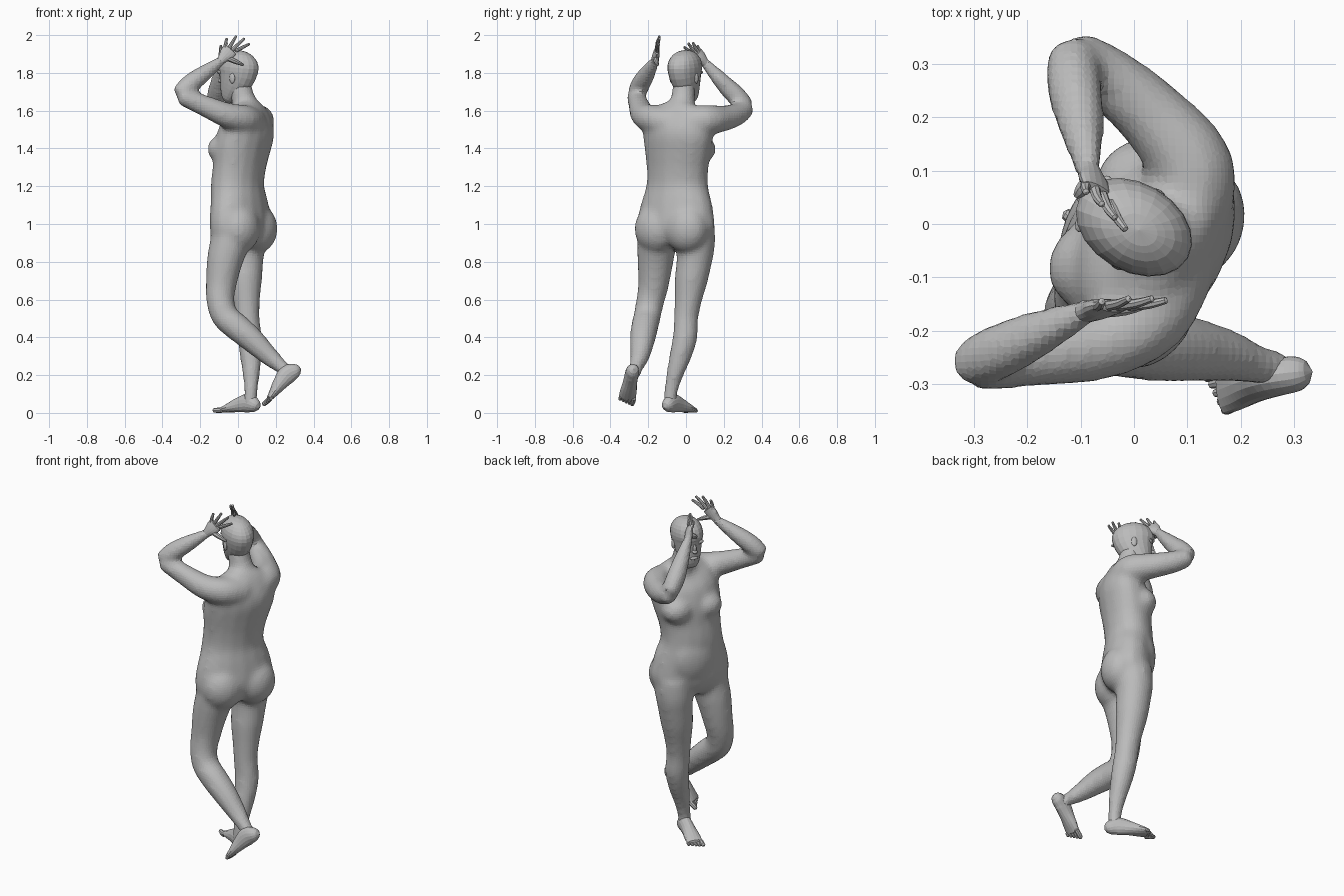
import bpy, bmesh, math
from mathutils import Vector, Matrix

if "Cube" in bpy.data.objects:
    bpy.data.objects.remove(bpy.data.objects["Cube"])

clay = bpy.data.materials.new("clay grey")
clay.use_nodes = True
clay.diffuse_color = (0.5, 0.5, 0.5, 1)
clay.node_tree.nodes["Principled BSDF"].inputs["Base Color"].default_value = clay.diffuse_color

# The figure is turned: local x is its right, local y its forward direction
TURN = Matrix.Rotation(math.radians(60), 4, "Z")
SIDE = TURN @ Vector((1, 0, 0))
UP = Vector((0, 0, 1))


def at(base, right, forward, z):
    """Point given in the turned frame of the figure."""
    spot = Vector((base[0], base[1], 0)) + TURN @ Vector((right, forward, 0))
    spot.z = z
    return spot


def smooth_rows(rows, steps):
    """Catmull-Rom interpolation of path and section rows."""
    rows = [Vector(list(r[:3]) + [r[3], r[-1]]) for r in rows]
    ext = [rows[0]] + rows + [rows[-1]]
    out = []
    for a, b, c, d in zip(ext, ext[1:], ext[2:], ext[3:]):
        for k in range(steps):
            t = k / steps
            out.append(b + (c - a) * (t / 2) + (a * 2 - b * 5 + c * 4 - d) * (t * t / 2)
                       + (b * 3 - a - c * 3 + d) * (t ** 3 / 2))
    return out + [rows[-1]]


def loft(bm, rows, ref, sides=16, steps=4, cap=0.5):
    """Elliptical tube along a path; rows are x, y, z, radius (, second radius)."""
    rows = smooth_rows(rows, steps)
    points = [r.to_3d() for r in rows]
    rings, tips = [], []
    last = len(rows) - 1
    for i, row in enumerate(rows):
        tangent = (points[min(i + 1, last)] - points[max(i - 1, 0)]).normalized()
        across = (ref - tangent * ref.dot(tangent)).normalized()
        deep = tangent.cross(across)
        ring = []
        for k in range(sides):
            ang = math.tau * k / sides
            ring.append(bm.verts.new(points[i] + across * row[3] * math.cos(ang)
                                     + deep * row[4] * math.sin(ang)))
        rings.append(ring)
        if i in (0, last):
            way = -1 if i == 0 else 1
            tips.append(bm.verts.new(points[i] + tangent * way * cap * min(row[3], row[4])))
    for lower, upper in zip(rings, rings[1:]):
        for k in range(sides):
            n = (k + 1) % sides
            bm.faces.new((lower[k], lower[n], upper[n], upper[k]))
    for ring, tip in ((rings[0], tips[0]), (rings[-1], tips[1])):
        for k in range(sides):
            bm.faces.new((ring[k], ring[(k + 1) % sides], tip))


def blob(bm, centre, size):
    """Ellipsoid in the turned frame."""
    mat = Matrix.Translation(centre) @ TURN @ Matrix.Diagonal((*size, 1))
    bmesh.ops.create_uvsphere(bm, u_segments=16, v_segments=10, radius=1, matrix=mat)


def finish(bm, name):
    bmesh.ops.recalc_face_normals(bm, faces=bm.faces)
    mesh = bpy.data.meshes.new(name)
    bm.to_mesh(mesh)
    bm.free()
    mesh.materials.append(clay)
    obj = bpy.data.objects.new(name, mesh)
    bpy.context.collection.objects.link(obj)
    return obj


# Torso and neck
body = bmesh.new()
loft(body, [
    (.02, -.05, .89, .175, .095), (.015, -.05, .94, .215, .126), (.012, -.053, 1, .226, .138),
    (.007, -.05, 1.1, .207, .133), (-.003, -.046, 1.2, .175, .13), (.007, -.045, 1.3, .175, .129),
    (.022, -.043, 1.4, .192, .134), (.049, -.042, 1.5, .198, .126), (.055, -.035, 1.58, .168, .09),
    (.045, -.025, 1.63, .097, .067)], SIDE, cap=.25)
loft(body, [(.055, -.03, 1.56, .085), (.037, -.02, 1.635, .069), (.02, -.014, 1.69, .062),
            (.01, -.008, 1.77, .057)], SIDE)

# Belly, breasts and buttocks
blob(body, at((0, -.05), .02, .075, 1.1), (.13, .07, .15))
for s in (-1, 1):
    blob(body, at((.022, -.036), s * .087, .072, 1.397), (.088, .077, .075))
    blob(body, at((.015, -.053), s * .092, -.048, .975), (.122, .105, .13))

# Standing leg and bent leg
loft(body, [
    (.05, .045, .97, .11), (.042, .05, .88, .104), (.04, .043, .8, .095), (.04, .027, .7, .088),
    (.044, .012, .6, .074), (.05, 0, .5, .065), (.062, -.005, .4, .066), (.068, -.03, .3, .059),
    (.07, -.06, .2, .046), (.068, -.08, .11, .037), (.062, -.083, .04, .038)], SIDE)
loft(body, [
    (-.03, -.145, .96, .112), (-.05, -.156, .88, .104), (-.071, -.162, .8, .096),
    (-.089, -.172, .68, .082), (-.093, -.19, .59, .075), (-.068, -.206, .51, .073),
    (0, -.22, .45, .073), (.075, -.23, .385, .067), (.17, -.245, .295, .051),
    (.235, -.265, .24, .038), (.28, -.275, .2, .037)], SIDE)

# Arms: upper arm and forearm overlap at the elbow
left_wrist = Vector((-.09, -.165, 1.865))
right_wrist = Vector((-.085, .1, 1.855))
loft(body, [(.07, -.08, 1.535, .085), (.03, -.172, 1.555, .077), (-.06, -.225, 1.576, .068),
            (-.18, -.249, 1.627, .057), (-.3, -.266, 1.678, .048)], UP)
loft(body, [(-.31, -.266, 1.688, .046), (-.262, -.243, 1.735, .053), (-.19, -.21, 1.79, .047),
            (*left_wrist, .027), (-.076, -.161, 1.882, .023)], UP)
loft(body, [(.092, .025, 1.535, .09), (.108, .108, 1.55, .082), (.032, .205, 1.56, .069),
            (-.055, .278, 1.585, .06), (-.115, .32, 1.615, .048)], UP)
loft(body, [(-.118, .32, 1.625, .047), (-.113, .264, 1.68, .054), (-.1, .19, 1.755, .046),
            (*right_wrist, .027), (-.08, .086, 1.87, .023)], UP)

# Fuse the limbs and torso into one skin
skin = finish(body, "body")
fuse = skin.modifiers.new("fuse", "REMESH")
fuse.mode = "VOXEL"
fuse.voxel_size = 0.014
relax = skin.modifiers.new("relax", "SMOOTH")
relax.factor = 0.5
relax.iterations = 14

# Head with face and ears
head = bmesh.new()
centre = (0, -.006)
skull = [(.07, 1.652, .024, .022), (.06, 1.666, .041, .038), (.043, 1.7, .056, .062),
         (.023, 1.74, .068, .086), (.005, 1.79, .078, .107), (0, 1.83, .083, .117),
         (-.004, 1.87, .076, .105), (-.008, 1.9, .055, .075), (-.01, 1.915, .028, .038)]
loft(head, [(*at(centre, 0, f, z), a, b) for f, z, a, b in skull], SIDE, sides=20, steps=2, cap=.2)
blob(head, at(centre, 0, .102, 1.757), (.014, .02, .012))
blob(head, at(centre, 0, .101, 1.775), (.009, .014, .028))
blob(head, at(centre, 0, .094, 1.715), (.024, .011, .01))
for s in (-1, 1):
    blob(head, at(centre, s * .032, .087, 1.803), (.028, .015, .012))
    blob(head, at(centre, s * .075, -.008, 1.772), (.01, .016, .028))
finish(head, "head")


def hand(name, wrist, tips, thumb):
    """Palm, four spread fingers and a thumb."""
    bm = bmesh.new()
    tips = [Vector(t) for t in tips]
    across = (tips[-1] - tips[0]).normalized()
    middle = sum(tips, Vector()) / len(tips)
    knuckle = wrist.lerp(middle, .52)
    loft(bm, [(*wrist.lerp(middle, -.15), .02, .02), (*wrist.lerp(middle, .1), .027, .02),
              (*wrist.lerp(middle, .3), .038, .018), (*knuckle, .04, .012)], across, steps=3)
    facing = across.cross(middle - wrist).normalized()
    digits = [(knuckle + across * (i * .02 - .03), tip, .0105) for i, tip in enumerate(tips)]
    digits.append((wrist.lerp(knuckle, .35), Vector(thumb), .016))
    for root, tip, r in digits:
        bend = root.lerp(tip, .55) + facing * .003
        loft(bm, [(*root, r), (*bend, r * .85), (*tip, .0065)], facing, sides=8, steps=3)
    finish(bm, name)


hand("left_hand", left_wrist,
     [(-.06, -.145, 1.983), (-.01, -.14, 1.994), (.034, -.14, 1.982), (.06, -.143, 1.953)],
     (.028, -.15, 1.842))
hand("right_hand", right_wrist,
     [(-.09, .06, 1.945), (-.06, .037, 1.96), (-.036, .012, 1.957), (-.016, -.01, 1.937)],
     (-.108, .052, 1.85))


def foot(name, heel, toe, up, big):
    """Foot from heel to toes; big is the side of the big toe."""
    bm = bmesh.new()
    heel, toe = Vector(heel), Vector(toe)
    along = toe - heel
    up = (up - along * up.dot(along) / along.length_squared).normalized()
    side = along.cross(up).normalized() * big
    shape = [(.01, .032, .022, .023), (.08, .04, .033, .038), (.24, .052, .036, .05),
             (.45, .043, .038, .04), (.65, .029, .044, .027), (.82, .017, .045, .015)]
    loft(bm, [(*(heel + along * t + up * h), a, b) for t, h, a, b in shape], side)
    for i in range(5):
        r = .0135 if i == 0 else .0095
        root = heel + along * .78 + side * (.034 - .0175 * i) + up * .014
        tip = root + along * (.19 - .03 * i) - up * (.014 - r)
        loft(bm, [(*root, r), (*root.lerp(tip, .6), r), (*tip, r * .8)], side, sides=8, steps=2)
    finish(bm, name)


foot("right_foot", (.107, -.11, 0), (-.115, .052, 0), UP, -1)
foot("left_foot", (.347, -.278, .207), (.14, -.32, .032), Vector((-.7, 0, .7)), 1)
